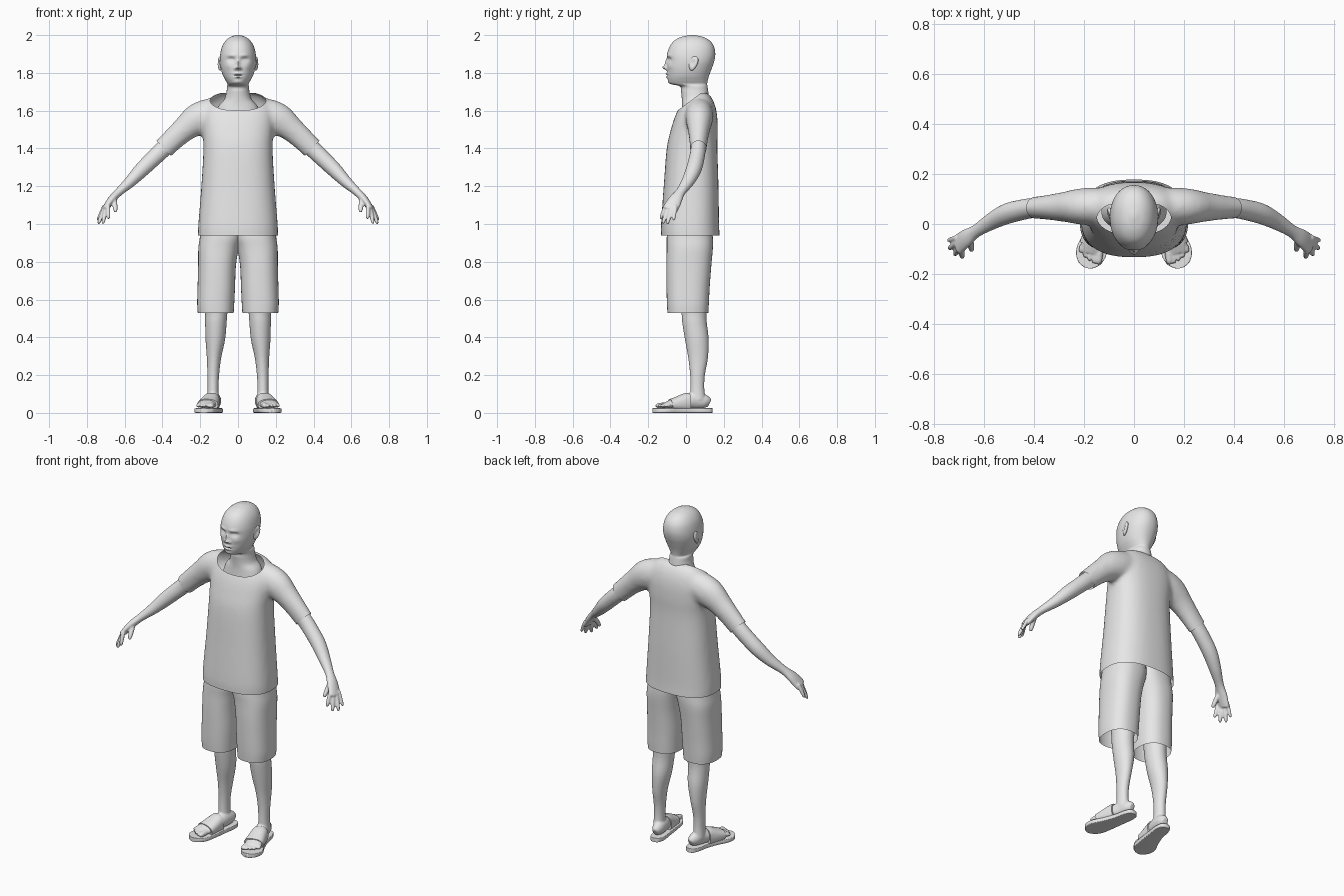
import bpy, bmesh, math
from mathutils import Vector

if "Cube" in bpy.data.objects:
    bpy.data.objects.remove(bpy.data.objects["Cube"])

grey = bpy.data.materials.new("plain grey")
grey.diffuse_color = (0.8, 0.8, 0.8, 1)
grey.use_nodes = True
grey.node_tree.nodes["Principled BSDF"].inputs["Base Color"].default_value = grey.diffuse_color


def resample(rows, sub):
    """Catmull-Rom interpolation through rows of numbers."""
    out = []
    for i in range(len(rows) - 1):
        p = [rows[max(i - 1, 0)], rows[i], rows[i + 1], rows[min(i + 2, len(rows) - 1)]]
        for k in range(sub):
            t = k / sub
            out.append([0.5 * (2 * b + (c - a) * t + (2 * a - 5 * b + 4 * c - d) * t * t
                        + (3 * b - a - 3 * c + d) * t ** 3) for a, b, c, d in zip(*p)])
    return out + [list(rows[-1])]


def tube(bm, rows, ref=None, power=2.0, segs=24, sub=4):
    """Loft rows of (x, y, z, half width, half depth); level rings unless ref is given."""
    rows = resample(rows, sub)
    rings = []
    for i, (x, y, z, a, b) in enumerate(rows):
        side, up = Vector((1, 0, 0)), Vector((0, 1, 0))
        if ref:
            t = Vector(rows[min(i + 1, len(rows) - 1)][:3]) - Vector(rows[max(i - 1, 0)][:3])
            t.normalize()
            r = Vector(ref)
            side = (r - t * r.dot(t)).normalized()
            up = t.cross(side)
        ring = []
        for k in range(segs):
            an = 2 * math.pi * k / segs
            c, s = math.cos(an), math.sin(an)
            c = math.copysign(abs(c) ** (2 / power), c)
            s = math.copysign(abs(s) ** (2 / power), s)
            ring.append(bm.verts.new(Vector((x, y, z)) + side * a * c + up * b * s))
        rings.append(ring)
    for r0, r1 in zip(rings, rings[1:]):
        for k in range(segs):
            bm.faces.new((r0[k], r0[k - 1], r1[k - 1], r1[k]))
    bm.faces.new(rings[0])
    bm.faces.new(rings[-1][::-1])


def digit(bm, base, tip, r):
    """Tapered finger or toe with a rounded end."""
    b, t = Vector(base), Vector(tip)
    rows = [(*b.lerp(t, f), r * w, r * w) for f, w in
            ((0, 1), (0.4, 1), (0.75, 0.9), (0.93, 0.65), (1, 0.2))]
    ref = (1, 0, 0) if abs((t - b).y) > abs((t - b).z) else (0, 1, 0)
    tube(bm, rows, ref, segs=12, sub=3)


def finish(bm, name, mirror=False, voxel=0, smooth=0):
    """Make the object; voxel blends overlapping pieces into one skin."""
    bmesh.ops.recalc_face_normals(bm, faces=bm.faces)
    me = bpy.data.meshes.new(name)
    bm.to_mesh(me)
    bm.free()
    ob = bpy.data.objects.new(name, me)
    bpy.context.collection.objects.link(ob)
    me.materials.append(grey)
    bpy.ops.object.select_all(action='DESELECT')
    ob.select_set(True)
    bpy.context.view_layer.objects.active = ob
    bpy.ops.object.shade_smooth_by_angle(angle=math.radians(50))
    if voxel:
        m = ob.modifiers.new("blend", 'REMESH')
        m.mode, m.voxel_size, m.use_smooth_shade = 'VOXEL', voxel, True
        s = ob.modifiers.new("relax", 'SMOOTH')
        s.factor, s.iterations = 0.5, smooth
    if mirror:
        m = ob.modifiers.new("mirror", 'MIRROR')
        m.use_mirror_merge = False
    return ob


def span(z, front, back, half):
    """Level body row from front and back limits."""
    return (0, (front + back) / 2, z, half, (back - front) / 2)


# Head and neck, with the face pushed in and out of the front
bm = bmesh.new()
tube(bm, [span(*r) for r in (
    (1.54, -.03, .13, .13), (1.62, -.022, .128, .105), (1.66, -.022, .122, .073),
    (1.70, -.026, .118, .061), (1.728, -.032, .114, .058), (1.742, -.082, .112, .056),
    (1.76, -.094, .115, .066), (1.785, -.098, .122, .079), (1.82, -.1, .135, .09),
    (1.86, -.1, .149, .096), (1.90, -.1, .155, .094), (1.94, -.086, .148, .084),
    (1.97, -.063, .127, .066), (1.99, -.026, .092, .041), (2.0, .02, .046, .01))],
    power=2.15, segs=112, sub=7)
features = [  # x, z, width, height, depth
    (0, 1.852, .009, .018, -.012), (0, 1.828, .012, .011, -.024),
    (.015, 1.823, .007, .007, -.009), (.036, 1.87, .019, .011, .015),
    (.036, 1.868, .012, .006, -.007), (.034, 1.893, .022, .008, -.005),
    (0, 1.795, .021, .006, -.010), (0, 1.778, .018, .006, -.010),
    (0, 1.7865, .022, .0028, .006), (0, 1.753, .02, .01, -.004),
    (.05, 1.835, .02, .016, -.004)]
for v in bm.verts:
    if v.co.y < 0 and v.co.z > 1.735:
        v.co.y += sum(d * math.exp(-((abs(v.co.x) - x) / w) ** 2 - ((v.co.z - z) / h) ** 2)
                      for x, z, w, h, d in features)
finish(bm, "head_and_neck")

# Ears: flattened shells with a hollow on the outside
bm = bmesh.new()
bmesh.ops.create_uvsphere(bm, u_segments=24, v_segments=16, radius=1)
for v in bm.verts:
    x, y, z = v.co
    hollow = 0.7 * math.exp(-((y + .15) ** 2 + (z - .1) ** 2) / 0.2) if x > 0 else 0
    w = .024 * (1 + .25 * z)
    v.co = (.094 + .013 * (x - hollow) + .006 * y, .038 + w * y + .008 * z, 1.85 + .038 * z)
finish(bm, "ear", mirror=True)

# Shirt: body and sleeves blended, then trimmed open at hem, cuffs and neckline
bm = bmesh.new()
tube(bm, [span(*r) for r in (
    (.88, -.132, .178, .212), (.94, -.132, .178, .212), (1.0, -.132, .175, .21),
    (1.2, -.118, .172, .194), (1.4, -.102, .166, .183), (1.5, -.08, .168, .188),
    (1.58, -.054, .164, .19), (1.64, -.022, .15, .17), (1.68, .01, .128, .13),
    (1.695, .04, .11, .09))], power=2.5, segs=48)
for sx in (1, -1):
    tube(bm, [(sx * x, *r) for x, *r in (
        (.08, .07, 1.59, .075, .085), (.20, .07, 1.56, .074, .088),
        (.29, .068, 1.497, .058, .066), (.393, .065, 1.40, .044, .057),
        (.46, .062, 1.335, .042, .055))], (0, 1, 0))
raw = finish(bm, "shirt_blank", voxel=.012, smooth=8)
shape = bpy.data.meshes.new_from_object(raw.evaluated_get(bpy.context.evaluated_depsgraph_get()))
bpy.data.objects.remove(raw)
bm = bmesh.new()
bm.from_mesh(shape)


def trim(point, normal, keep):
    fs = [f for f in bm.faces if keep(f.calc_center_median())]
    geom = set(fs) | {e for f in fs for e in f.edges} | {v for f in fs for v in f.verts}
    bmesh.ops.bisect_plane(bm, geom=list(geom), plane_co=point, plane_no=normal, clear_outer=True)


trim((0, 0, .94), (0, 0, -1), lambda c: c.z < 1.1)
trim((0, -.045, 1.60), (0, -.6, .8), lambda c: abs(c.x) < .2 and c.z > 1.5)
for sx in (1, -1):
    trim((sx * .393, 0, 1.40), (sx * .72, 0, -.69), lambda c: c.x * sx > .27)
finish(bm, "shirt")

# Shorts: one wide leg, mirrored, open at the hem
bm = bmesh.new()
tube(bm, [(.085, .02, 1.0, .11, .115), (.09, .02, .93, .112, .122), (.103, .02, .87, .107, .122),
          (.111, .015, .78, .1, .119), (.115, .011, .66, .099, .114), (.118, .01, .58, .098, .111),
          (.118, .01, .53, .095, .108)], power=2.4, segs=40)
bm.faces.ensure_lookup_table()
bmesh.ops.delete(bm, geom=[f for f in bm.faces if len(f.verts) > 4], context='FACES_ONLY')
finish(bm, "shorts_leg", mirror=True)

# Arm, palm and fingers
bm = bmesh.new()
tube(bm, [(.28, .067, 1.505, .042, .046), (.39, .065, 1.402, .04, .045),
          (.45, .056, 1.345, .041, .043), (.51, .04, 1.287, .041, .04),
          (.57, .01, 1.225, .034, .031), (.63, -.028, 1.17, .026, .022),
          (.668, -.055, 1.13, .036, .021), (.698, -.078, 1.088, .041, .017),
          (.705, -.084, 1.075, .036, .014)], (0, 1, 0))
for base, tip, r in (((.688, -.108, 1.095), (.686, -.135, 1.025), .0115),
                     ((.698, -.092, 1.09), (.716, -.124, 1.0), .0118),
                     ((.706, -.074, 1.09), (.74, -.1, .998), .0115),
                     ((.708, -.055, 1.095), (.744, -.066, 1.018), .0105),
                     ((.655, -.06, 1.135), (.648, -.108, 1.062), .0135)):
    digit(bm, base, tip, r)
finish(bm, "arm", mirror=True, voxel=.005, smooth=3)

# Lower leg, foot and toes
bm = bmesh.new()
tube(bm, [(.115, .03, .80, .075, .085), (.115, .042, .55, .06, .068), (.117, .045, .48, .057, .065),
          (.12, .057, .39, .052, .063), (.127, .064, .29, .038, .052), (.131, .061, .2, .031, .039),
          (.132, .06, .13, .029, .037), (.132, .062, .07, .032, .042)], segs=32)
tube(bm, [(.117, .124, .05, .016, .022), (.12, .1, .06, .031, .036), (.128, .05, .065, .037, .045),
          (.142, 0, .06, .041, .039), (.158, -.06, .05, .048, .028),
          (.166, -.095, .043, .049, .02), (.17, -.115, .04, .044, .014)], (1, 0, 0), segs=32)
for i in range(5):
    x = .136 + .018 * i
    digit(bm, (x, -.09, .043), (x + .006, -.162 + .003 * i * i, .037), .0155 if i == 0 else .0105)
finish(bm, "leg", mirror=True, voxel=.005, smooth=3)

# Sandal sole and instep strap
bm = bmesh.new()
tube(bm, [(x, y, .0125, w, .0125) for x, y, w in (
    (.115, .14, .008), (.116, .13, .028), (.12, .09, .04), (.13, .03, .042), (.15, -.05, .052),
    (.17, -.11, .061), (.178, -.15, .049), (.181, -.17, .027), (.182, -.177, .008))],
    (0, 0, 1) and (1, 0, 0), power=9, segs=32)
finish(bm, "sandal_sole", mirror=True)
bm = bmesh.new()
tube(bm, [(.139, .015, .056, .046, .05), (.143, 0, .055, .047, .05), (.152, -.04, .048, .052, .041),
          (.161, -.082, .042, .056, .031)], (1, 0, 0), power=2.4, segs=32)
finish(bm, "sandal_strap", mirror=True)
